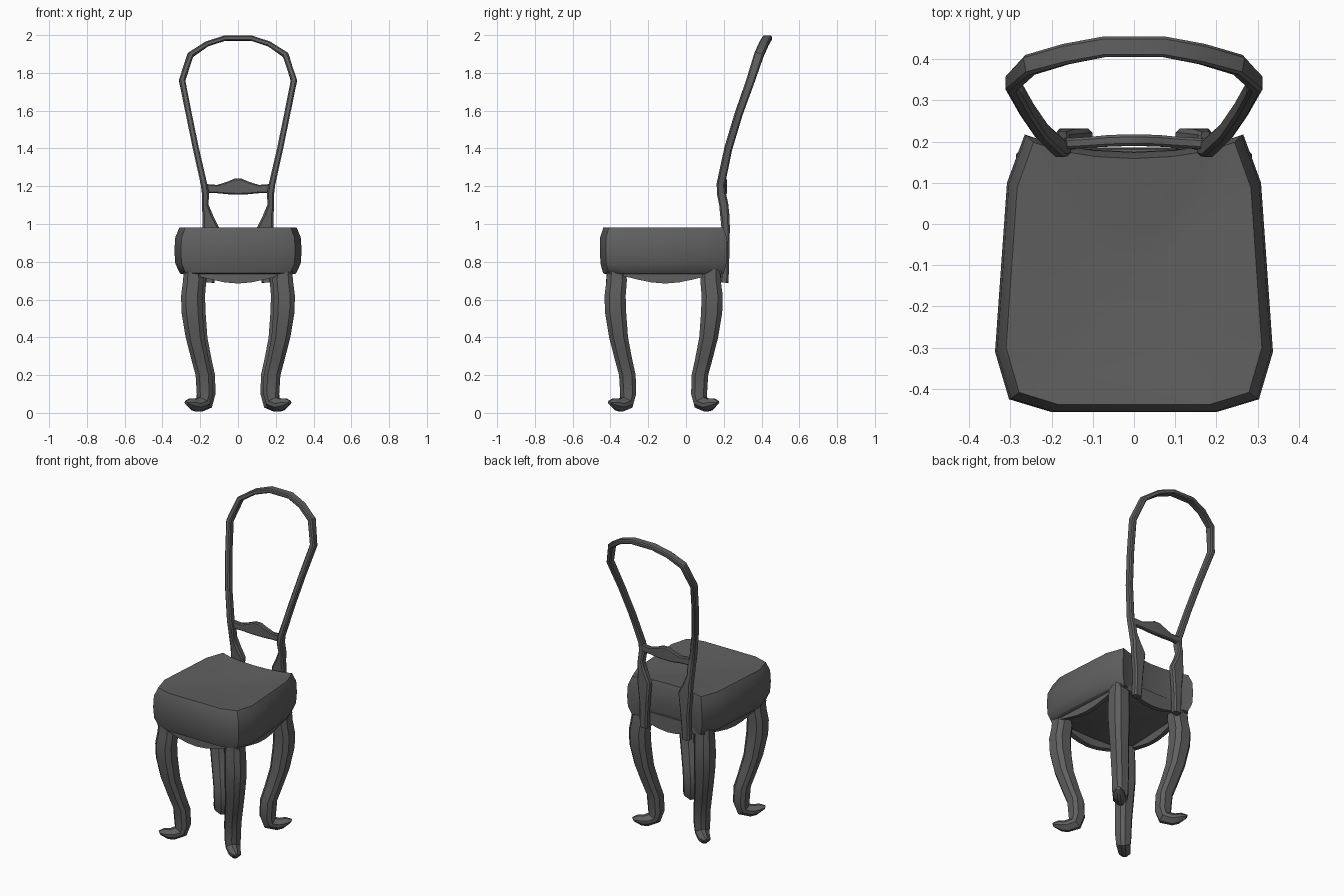
import bpy, bmesh
from math import sin, cos, radians, pi, sqrt
from mathutils import Vector

cube = bpy.data.objects.get("Cube")
if cube:
    bpy.data.objects.remove(cube)

grey = bpy.data.materials.new("charcoal grey")
grey.use_nodes = True
colour = (0.115, 0.115, 0.115, 1)
grey.diffuse_color = colour
grey.node_tree.nodes["Principled BSDF"].inputs["Base Color"].default_value = colour


def loft(name, rings, centre_top=None, angle=30):
    """Skin equal-length rings and cap both ends."""
    bm = bmesh.new()
    rows = [[bm.verts.new(p) for p in ring] for ring in rings]
    n = len(rows[0])
    for a, b in zip(rows, rows[1:]):
        for i in range(n):
            j = (i + 1) % n
            bm.faces.new((a[i], a[j], b[j], b[i]))
    bm.faces.new(rows[0])
    if centre_top:
        c = bm.verts.new(centre_top)
        for i in range(n):
            bm.faces.new((rows[-1][i], rows[-1][(i + 1) % n], c))
    else:
        bm.faces.new(rows[-1])
    bmesh.ops.recalc_face_normals(bm, faces=bm.faces)
    mesh = bpy.data.meshes.new(name)
    bm.to_mesh(mesh)
    bm.free()
    mesh.materials.append(grey)
    ob = bpy.data.objects.new(name, mesh)
    bpy.context.collection.objects.link(ob)
    bpy.ops.object.select_all(action='DESELECT')
    bpy.context.view_layer.objects.active = ob
    ob.select_set(True)
    bpy.ops.object.shade_smooth_by_angle(angle=radians(angle))
    return ob


def section(w, d, c=0.45):
    """Rectangle with chamfered corners, half sizes w and d."""
    k = min(w, d) * c
    return [(w, -d + k), (w, d - k), (w - k, d), (-w + k, d),
            (-w, d - k), (-w, -d + k), (-w + k, -d), (w - k, -d)]


def sweep(name, path):
    """Sweep a chamfered bar along (x, y, z, half width, half depth)."""
    pts = [Vector(p[:3]) for p in path]
    rings = []
    for i, p in enumerate(pts):
        t = (pts[min(i + 1, len(pts) - 1)] - pts[max(i - 1, 0)]).normalized()
        side = t.cross(Vector((0, 1, 0))).normalized()
        deep = side.cross(t)
        rings.append([p + side * a + deep * b for a, b in section(*path[i][3:])])
    return loft(name, rings)


def mirrored(half):
    """Close a right-to-left outline from its +x half."""
    return half + [(-x, y) for x, y in reversed(half) if x > 0]


# Cushion: tapered outline lofted through a bulging side profile
outline = mirrored([(0.0, 0.175), (0.1, 0.18), (0.2, 0.195), (0.265, 0.217), (0.308, 0.10),
                    (0.337, -0.31), (0.303, -0.425), (0.20, -0.456)])
profile = [(0.90, 0.92, 0.735), (0.915, 0.95, 0.74), (0.985, 0.99, 0.79), (1, 1, 0.86),
           (0.985, 0.995, 0.93), (0.92, 0.945, 0.982), (0.7, 0.72, 0.977), (0.35, 0.36, 0.967)]
rings = [[(x * sx, -0.12 + (y + 0.12) * sy, z) for x, y in outline] for sx, sy, z in profile]
loft("seat_cushion", rings, (0, -0.12, 0.963), 40)

# Apron: frame with a scalloped lower edge and a recessed underside
corners = [(0.255, 0.185), (0.285, -0.405), (-0.285, -0.405), (-0.255, 0.185)]
edge = []
STEPS = 8
for (ax, ay), (bx, by) in zip(corners, corners[1:] + corners[:1]):
    for s in range(STEPS):
        f = s / STEPS
        bow = sin(pi * f)
        out = 0.018 * bow if ay == by and ay < 0 else 0
        edge.append((ax + (bx - ax) * f, ay + (by - ay) * f - out, 0.735 - 0.05 * bow ** 1.6))


def apron_ring(scale, z=None):
    return [(x * scale, -0.11 + (y + 0.11) * scale, zb if z is None else z) for x, y, zb in edge]


loft("apron", [apron_ring(0.99, 0.78), apron_ring(1), apron_ring(0.9), apron_ring(0.89, 0.745)])

# Cabriole legs: diagonal offset, height, tilt in degrees, half thickness
leg_path = [(0.0, 0.76, 0, 0.05), (0.0, 0.70, 0, 0.054), (0.012, 0.62, 0, 0.056),
            (0.008, 0.53, 0, 0.056), (-0.014, 0.40, 0, 0.05), (-0.052, 0.28, 0, 0.046),
            (-0.08, 0.20, 0, 0.044), (-0.086, 0.10, 0, 0.042), (-0.074, 0.055, 40, 0.038),
            (-0.025, 0.04, 75, 0.032), (0.012, 0.045, 75, 0.03), (0.052, 0.053, 70, 0.011)]


def leg(name, x, y, sx, sy):
    rings = []
    for off, z, tilt, r in leg_path:
        t = radians(tilt)
        ring = []
        for a, b in section(r, r):
            u, v = (a + b) / sqrt(2), (b - a) / sqrt(2)
            d = off + u * cos(t)
            ring.append((sx * (x + (d - v) / sqrt(2)), sy * (y + (d + v) / sqrt(2)),
                         max(0, z + u * sin(t))))
        rings.append(ring)
    loft(name, rings)


for side, sx in (("left", 1), ("right", -1)):
    leg("front_leg_" + side, 0.237, 0.367, sx, -1)
    leg("back_leg_" + side, 0.222, 0.13, sx, 1)

# Backrest: two stiles flowing into one open hoop
half = [(0.15, 0.203, 0.69, 0.026, 0.022), (0.145, 0.208, 0.85, 0.03, 0.022),
        (0.145, 0.21, 0.98, 0.044, 0.022), (0.160, 0.206, 1.04, 0.028, 0.024),
        (0.174, 0.2, 1.10, 0.017, 0.024), (0.172, 0.188, 1.16, 0.019, 0.024),
        (0.180, 0.184, 1.21, 0.017, 0.022), (0.223, 0.224, 1.40, 0.016, 0.021),
        (0.26, 0.278, 1.58, 0.016, 0.021), (0.296, 0.342, 1.76, 0.016, 0.023),
        (0.252, 0.386, 1.895, 0.016, 0.025), (0.165, 0.412, 1.953, 0.014, 0.025),
        (0.07, 0.43, 1.984, 0.014, 0.025)]
sweep("back_frame", half + [(-p[0],) + p[1:] for p in reversed(half)])

# Cross rail with a raised centre
rail = [(0.165, 0.195, 1.187, 0.024, 0.013), (0.11, 0.198, 1.185, 0.022, 0.013),
        (0.055, 0.202, 1.19, 0.033, 0.014), (0.015, 0.203, 1.198, 0.042, 0.014)]
sweep("cross_rail", rail + [(-p[0],) + p[1:] for p in reversed(rail)])
